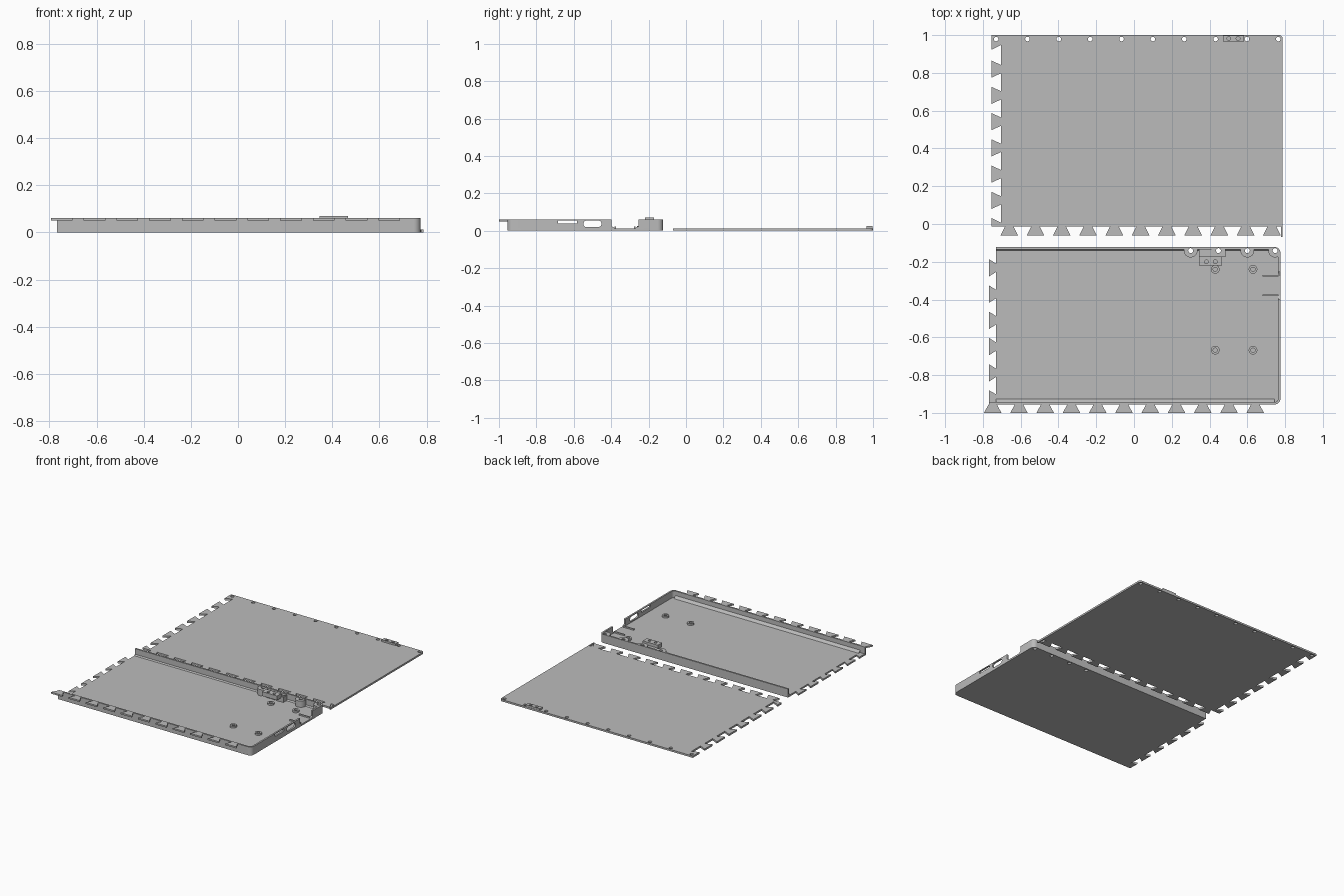
import bpy, bmesh
from math import sin, cos, pi

cube = bpy.data.objects.get("Cube")
if cube:
    bpy.data.objects.remove(cube, do_unlink=True)

grey = bpy.data.materials.new("plain_grey")
grey.use_nodes = True
GREY = (0.5, 0.5, 0.5, 1)
grey.diffuse_color = GREY
grey.node_tree.nodes["Principled BSDF"].inputs["Base Color"].default_value = GREY


def prisms(name, outlines, lo, hi, axis="z"):
    """Extrude closed outlines along z (x,y points) or along x (y,z points)."""
    bm = bmesh.new()
    for pts in outlines:
        ring = [bm.verts.new((a, b, lo) if axis == "z" else (lo, a, b)) for a, b in pts]
        face = bm.faces.new(ring)
        new = bmesh.ops.extrude_face_region(bm, geom=[face])["geom"]
        move = (0, 0, hi - lo) if axis == "z" else (hi - lo, 0, 0)
        bmesh.ops.translate(bm, vec=move, verts=[g for g in new if isinstance(g, bmesh.types.BMVert)])
    bmesh.ops.recalc_face_normals(bm, faces=bm.faces)
    mesh = bpy.data.meshes.new(name)
    bm.to_mesh(mesh)
    bm.free()
    mesh.materials.append(grey)
    obj = bpy.data.objects.new(name, mesh)
    bpy.context.collection.objects.link(obj)
    return obj


def select(obj):
    bpy.ops.object.select_all(action="DESELECT")
    obj.select_set(True)
    bpy.context.view_layer.objects.active = obj


def cut(cutter, *targets):
    cutter.hide_render = True
    for obj in targets:
        mod = obj.modifiers.new("cut", "BOOLEAN")
        mod.operation, mod.solver, mod.object = "DIFFERENCE", "EXACT", cutter
        select(obj)
        bpy.ops.object.modifier_apply(modifier=mod.name)
    bpy.data.objects.remove(cutter, do_unlink=True)


def arc(x, y, r, start, end, n=6):
    return [(x + r * cos(start + (end - start) * i / n),
             y + r * sin(start + (end - start) * i / n)) for i in range(n + 1)]


def circle(x, y, r, n=24):
    return arc(x, y, r, 0, 2 * pi, n)[:-1]


def box(x0, x1, y0, y1):
    return [(x0, y0), (x1, y0), (x1, y1), (x0, y1)]


def slot(y0, y1, z0, z1, r):
    """Rounded rectangle."""
    return (arc(y1 - r, z1 - r, r, 0, pi / 2) + arc(y0 + r, z1 - r, r, pi / 2, pi)
            + arc(y0 + r, z0 + r, r, pi, 1.5 * pi) + arc(y1 - r, z0 + r, r, 1.5 * pi, 2 * pi))


ROOT, TIP, PITCH = 0.022, 0.046, 0.139


def tooth_down(x, y0, y1):
    return [(x - ROOT, y0), (x - TIP, y1), (x + TIP, y1), (x + ROOT, y0)]


def tooth_left(y, x0, x1):
    return [(x0, y - ROOT), (x1, y - TIP), (x1, y + TIP), (x0, y + ROOT)]


# Flat cover panel
T = 0.013
panel = prisms("cover_panel", [[(-0.705, -0.012), (0.787, -0.012)]
               + arc(0.767, 0.98, 0.02, 0, pi / 2) + [(-0.705, 1.0)]], 0, T)
prisms("cover_front_teeth", [tooth_down(-0.66 + PITCH * i, -0.012, -0.06) for i in range(11)], 0, T)
prisms("cover_left_teeth", [tooth_left(0.82 - PITCH * i, -0.705, -0.755) for i in range(6)], 0, T)
prisms("cover_edge_spur", [box(0.778, 0.787, -0.07, -0.012)], 0, T)
corner = prisms("cover_corner_teeth", [
    [(-0.705, 1.0), (-0.755, 1.0), (-0.755, 0.922), (-0.705, 0.947)],
    [(-0.705, -0.012), (-0.755, -0.012), (-0.755, 0.032), (-0.705, 0.007)]], 0, T)
cut(prisms("cover_hole_cutter", [circle(-0.73 + 0.166 * i, 0.979, 0.012) for i in range(10)],
           -0.1, 0.1), panel, corner)
cover_catch = prisms("cover_catch", [box(0.47, 0.583, 0.966, 0.998)], T - 0.003, 0.026)
cut(prisms("catch_hole_cutter", [circle(x, 0.982, 0.01) for x in (0.502, 0.551)], 0.012, 0.1),
    cover_catch)

# Tray floor and walls
FLOOR, TOP = 0.012, 0.061
X1, BACK, FRONT, R, W = 0.775, -0.122, -0.955, 0.03, 0.012


def right_corners(inset):
    r = R - inset
    return (arc(X1 - R, BACK - R, r, pi / 2, 0) + arc(X1 - R, FRONT + R, r, 0, -pi / 2))


floor = prisms("tray_floor", [[(-0.73, BACK)] + right_corners(0) + [(-0.73, FRONT)]], 0, FLOOR)
walls = prisms("tray_walls", [[(-0.73, BACK)] + right_corners(0)
               + [(-0.768, FRONT), (-0.768, FRONT + W)] + right_corners(W)[::-1]
               + [(-0.73, BACK - W)]], 0.006, TOP)
prisms("tray_left_teeth", [tooth_left(-0.232 - PITCH * i, -0.73, -0.768) for i in range(5)]
       + [[(-0.73, FRONT), (-0.768, FRONT), (-0.768, -0.88), (-0.73, -0.902)]], 0, FLOOR)
prisms("tray_front_teeth", [tooth_down(-0.748 + PITCH * i, FRONT, -1.0) for i in range(11)],
       0.05, TOP)

# Sloped fillets where the long walls meet the floor
prisms("front_fillet", [[(-0.944, 0.01), (-0.925, 0.01), (-0.944, 0.03)]], -0.73, 0.745, "x")
prisms("back_fillet", [[(-0.133, 0.01), (-0.142, 0.01), (-0.133, 0.022)]], -0.73, 0.745, "x")

# Openings in the right wall
cut(prisms("wall_opening_cutter", [
    [(-0.397, 0.1), (-0.397, 0.024), (-0.378, 0.012), (-0.378, 0.002),
     (-0.275, 0.002), (-0.275, 0.012), (-0.255, 0.024), (-0.255, 0.1)],
    slot(-0.685, -0.582, 0.039, 0.056, 0.004),
    slot(-0.548, -0.452, 0.02, 0.054, 0.015)], 0.72, 0.9, "x"), walls)

# Low guide ribs beside the open notch
for name, y in (("rear_guide_rib", -0.273), ("front_guide_rib", -0.378)):
    prisms(name, [box(0.68, 0.765, y - 0.004, y + 0.004)], 0.01, 0.022)

# Screw bosses along the back wall, drilled right through
HOLES = (0.30, 0.447, 0.60, 0.747)
bosses = prisms("wall_screw_bosses", [
    [(min(x, 0.765), y) for x, y in arc(hx, -0.141, 0.036, pi - 0.3, 2 * pi + 0.3, 20)]
    for hx in HOLES], 0.006, TOP - 0.004)

# Raised latch shelf with its support
support = prisms("latch_support", [box(0.345, 0.485, -0.174, -0.13)], 0.01, 0.05)
latch = prisms("latch_shelf", [box(0.345, 0.466, -0.22, -0.172)], 0.04, 0.071)
cut(prisms("latch_hole_cutter", [circle(x, -0.2, 0.01) for x in (0.383, 0.43)], 0.05, 0.1), latch)
cut(prisms("screw_hole_cutter", [circle(x, -0.141, 0.013) for x in HOLES], -0.1, 0.2),
    floor, walls, bosses, support, bpy.data.objects["back_fillet"])

# Floor standoffs with blind holes
standoffs = prisms("floor_standoffs", [circle(x, y, 0.023) for x in (0.43, 0.63)
                                       for y in (-0.24, -0.668)], 0.008, 0.024)
cut(prisms("standoff_hole_cutter", [circle(x, y, 0.011) for x in (0.43, 0.63)
                                    for y in (-0.24, -0.668)], 0.012, 0.1), standoffs)

for obj in [o for o in bpy.context.collection.objects if o.type == "MESH" and grey.name in o.data.materials]:
    select(obj)
    bpy.ops.object.shade_smooth_by_angle(angle=pi / 6)
